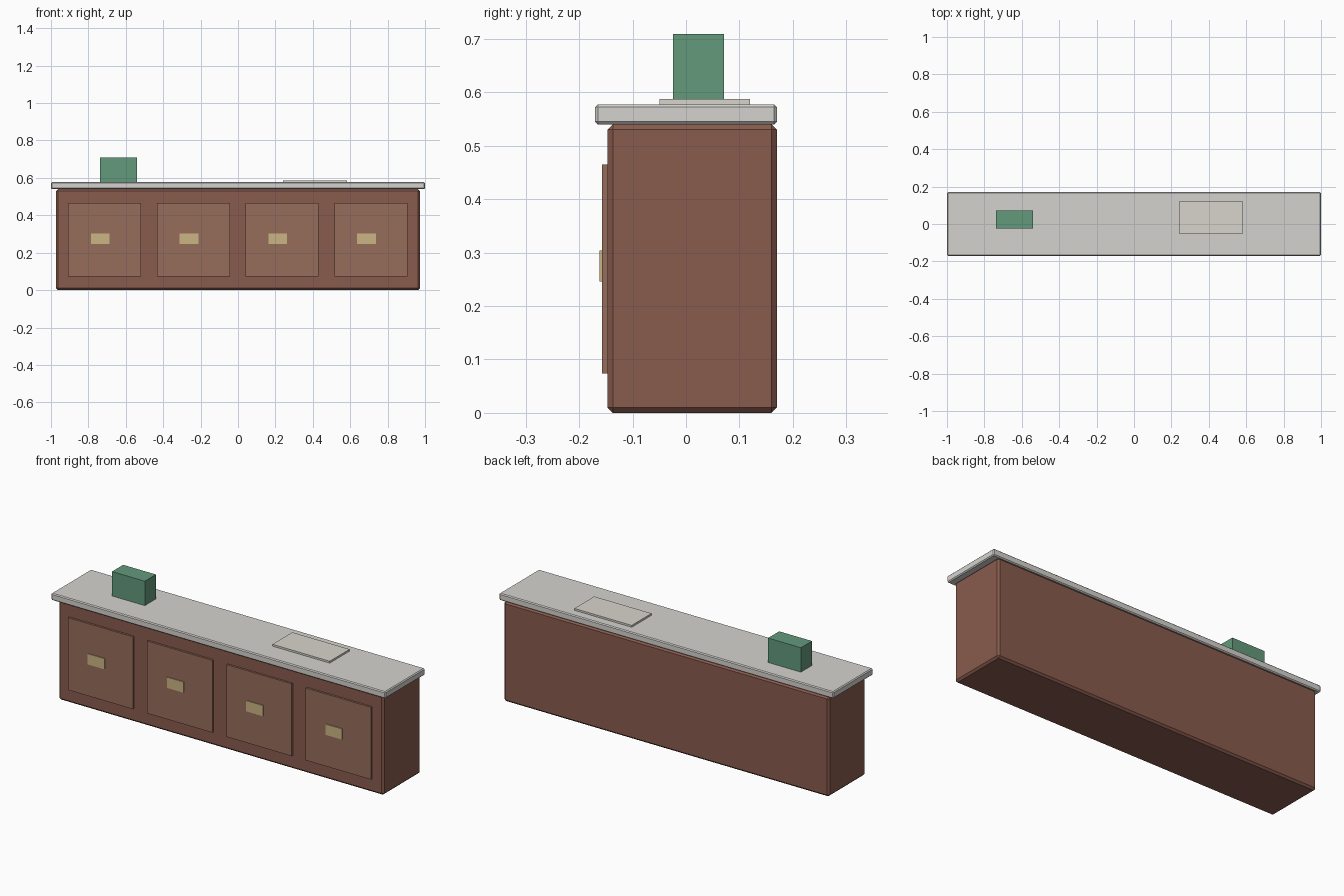
import bpy

if "Cube" in bpy.data.objects:
    bpy.data.objects.remove(bpy.data.objects["Cube"])


def material(name, rgb):
    m = bpy.data.materials.new(name)
    m.diffuse_color = (*rgb, 1)
    m.use_nodes = True
    m.node_tree.nodes["Principled BSDF"].inputs["Base Color"].default_value = m.diffuse_color
    return m


def box(name, x, y, z, mat, chamfer=0):
    """Box spanning the (min, max) ranges, optionally with chamfered edges."""
    spans = (x, y, z)
    bpy.ops.mesh.primitive_cube_add(size=1, location=[(a + b) / 2 for a, b in spans])
    ob = bpy.context.object
    ob.name = name
    ob.scale = [b - a for a, b in spans]
    bpy.ops.object.transform_apply(location=False, rotation=False, scale=True)
    ob.data.materials.append(mat)
    if chamfer:
        bevel = ob.modifiers.new("chamfer", 'BEVEL')
        bevel.width = chamfer
        bevel.segments = 1
    return ob


wood = material("brown_wood", (0.25, 0.105, 0.075))
panel = material("door_wood", (0.31, 0.155, 0.105))
brass = material("brass", (0.60, 0.46, 0.23))
stone = material("stone", (0.66, 0.65, 0.62))
pale = material("pale_board", (0.68, 0.66, 0.60))
green = material("green", (0.125, 0.32, 0.20))

# Carcass and worktop
box("cabinet_body", (-0.973, 0.973), (-0.147, 0.17), (0, 0.54), wood, 0.01)
box("worktop", (-1, 1), (-0.17, 0.17), (0.54, 0.577), stone, 0.005)

# Four doors, each with an off-centre handle
for i in range(4):
    cx = -0.713 + i * 0.4745
    box(f"door_{i + 1}", (cx - 0.195, cx + 0.195), (-0.1575, -0.145), (0.074, 0.465), panel)
    hx = cx - 0.024
    box(f"handle_{i + 1}", (hx - 0.05, hx + 0.05), (-0.162, -0.156), (0.246, 0.304), brass)

# Items on the worktop
box("canister", (-0.737, -0.541), (-0.024, 0.071), (0.576, 0.709), green)
box("cutting_board", (0.241, 0.584), (-0.05, 0.12), (0.576, 0.587), pale)
